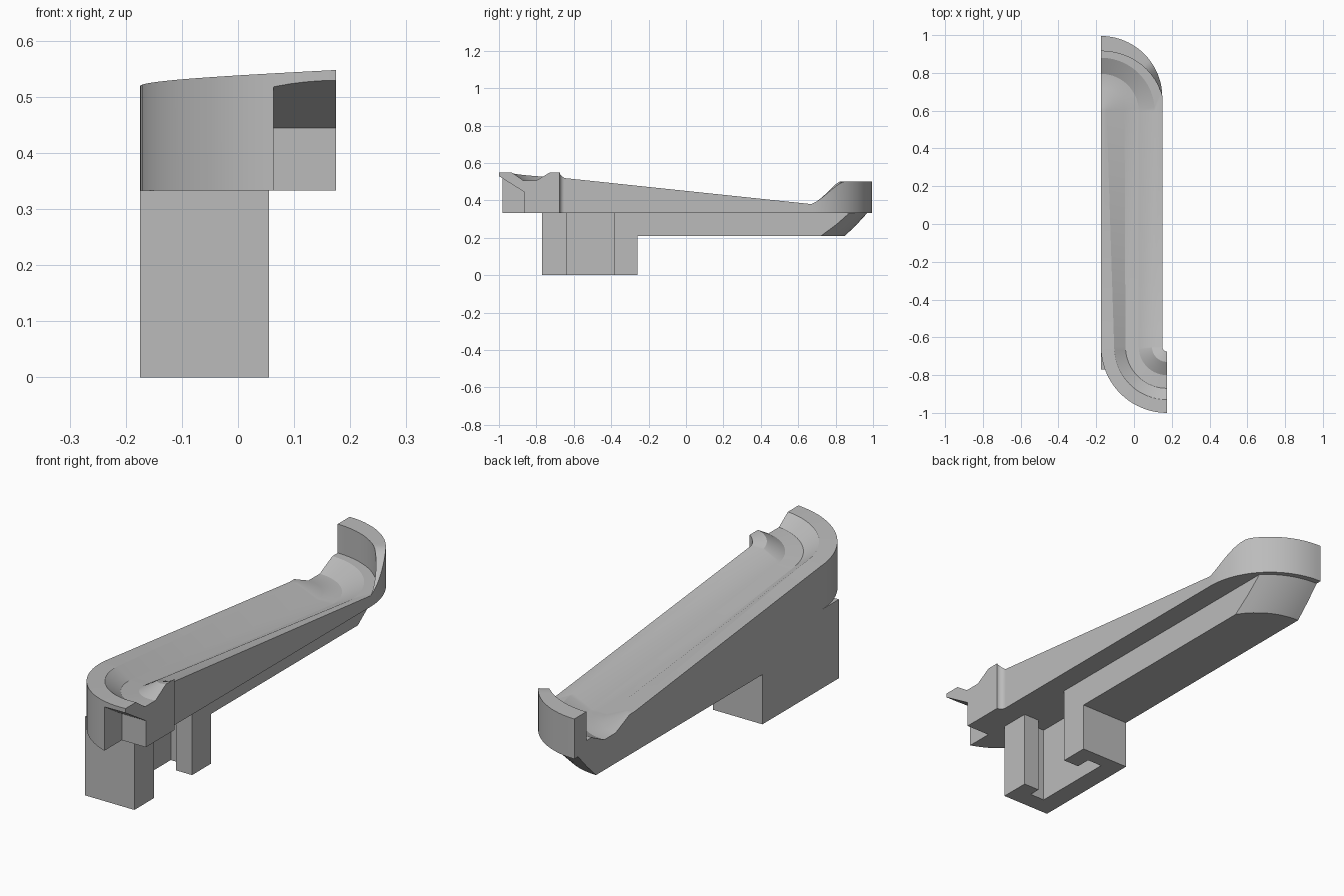
import bpy, bmesh, math
from mathutils import Vector

cube = bpy.data.objects.get("Cube")
if cube:
    bpy.data.objects.remove(cube)

grey = bpy.data.materials.new("plain_grey")
grey.use_nodes = True
colour = (0.5, 0.5, 0.5, 1)
grey.diffuse_color = colour
grey.node_tree.nodes["Principled BSDF"].inputs["Base Color"].default_value = colour

DECK = 0.333        # underside of the tray
LEFT, RIGHT, FRONT = -0.175, 0.15, 0.175


def loft(name, rings):
    """Skin closed rings of equal length and cap both ends."""
    bm = bmesh.new()
    loops = [[bm.verts.new(p) for p in ring] for ring in rings]
    n = len(loops[0])
    for a, b in zip(loops, loops[1:]):
        for i in range(n):
            j = (i + 1) % n
            bm.faces.new((a[i], a[j], b[j], b[i]))
    bm.faces.new(loops[0][::-1])
    bm.faces.new(loops[-1])
    bmesh.ops.remove_doubles(bm, verts=bm.verts, dist=0.0001)
    bmesh.ops.recalc_face_normals(bm, faces=bm.faces)
    mesh = bpy.data.meshes.new(name)
    bm.to_mesh(mesh)
    bm.free()
    obj = bpy.data.objects.new(name, mesh)
    bpy.context.collection.objects.link(obj)
    mesh.materials.append(grey)
    return obj


def prism(name, outline, z0, z1):
    return loft(name, [[(x, y, z) for x, y in outline] for z in (z0, z1)])


def section(points, rim, depth, lip):
    """Cross-section: left wall, trough, right rim, lip, right wall."""
    heights = [DECK, rim, rim, rim - depth, rim - depth, rim, rim, lip, lip, DECK]
    return [(x, y, z) for (x, y), z in zip(points, heights)]


# Tray: trough swept round a front bend, a falling straight and a back bend
rings = []
STEPS = 20
front_radii = [0.35, 0.35, 0.28, 0.22, 0.15, 0.08] + [0.025] * 4
for i in range(STEPS + 1):
    t = 1 - i / STEPS
    a = t * math.pi / 2
    pts = [(FRONT - r * math.cos(a), -0.65 - r * math.sin(a)) for r in front_radii]
    rim = 0.519 + 0.029 * t
    rings.append(section(pts, rim, 0.042, rim))

trough_radii = [0, 0, 0.03, 0.125, 0.2, 0.285]
for i in range(STEPS + 1):
    t = i / STEPS
    a = t * math.pi / 2
    c, s = math.cos(a), math.sin(a)
    pts = [(LEFT + r * c, 0.595 + r * s) for r in trough_radii]
    inner = 0.325 - 0.08 * s
    pts += [(LEFT + r * c, 0.67 + r * s) for r in (inner, inner, 0.325, 0.325)]
    rise = min(1, s / 0.55)
    rise = 0.5 * rise + 0.5 * rise * rise * (3 - 2 * rise)
    rings.append(section(pts, 0.38, 0.042, 0.38 + 0.122 * rise))
tray = loft("tray", rings)

# Undercut below the front tip
cut_profile = [(-1.1, 0.2), (-0.865, 0.2), (-0.865, 0.445), (-1.1, 0.592)]
cutter = loft("tip_cutter", [[(x, y, z) for y, z in cut_profile] for x in (0.063, 0.3)])
cutter.hide_render = True
cutter.hide_viewport = True
cut = tray.modifiers.new("tip_undercut", "BOOLEAN")
cut.operation = "DIFFERENCE"
cut.solver = "EXACT"
cut.object = cutter

# Foot with a T-shaped slot opening to the left side
SIDE = 0.055
y0, y1 = -0.77, -0.26
foot = prism("slotted_foot", [
    (LEFT, y0), (SIDE, y0), (SIDE, -0.64), (-0.02, -0.64), (-0.02, -0.69),
    (-0.09, -0.69), (-0.09, -0.32), (-0.02, -0.32), (-0.02, -0.385),
    (SIDE, -0.385), (SIDE, y1), (LEFT, y1)], 0, DECK)

# Beam under the tray, with a rounded end that slants outwards
beam_rings = []
for z, centre, radius in ((0.21, 0.58, 0.27), (0.27, 0.615, 0.297), (DECK, 0.645, 0.325)):
    ring = [(LEFT, y1, z), (SIDE, y1, z)]
    for i in range(11):
        x = SIDE + (LEFT - SIDE) * i / 10
        ring.append((x, centre + math.sqrt(radius ** 2 - (x - LEFT) ** 2), z))
    beam_rings.append(ring)
beam = loft("under_beam", beam_rings)

# Smooth the bends, keep the edges sharp
bpy.ops.object.select_all(action="DESELECT")
for obj in (tray, beam):
    obj.select_set(True)
bpy.context.view_layer.objects.active = tray
bpy.ops.object.shade_smooth_by_angle(angle=math.radians(25))
